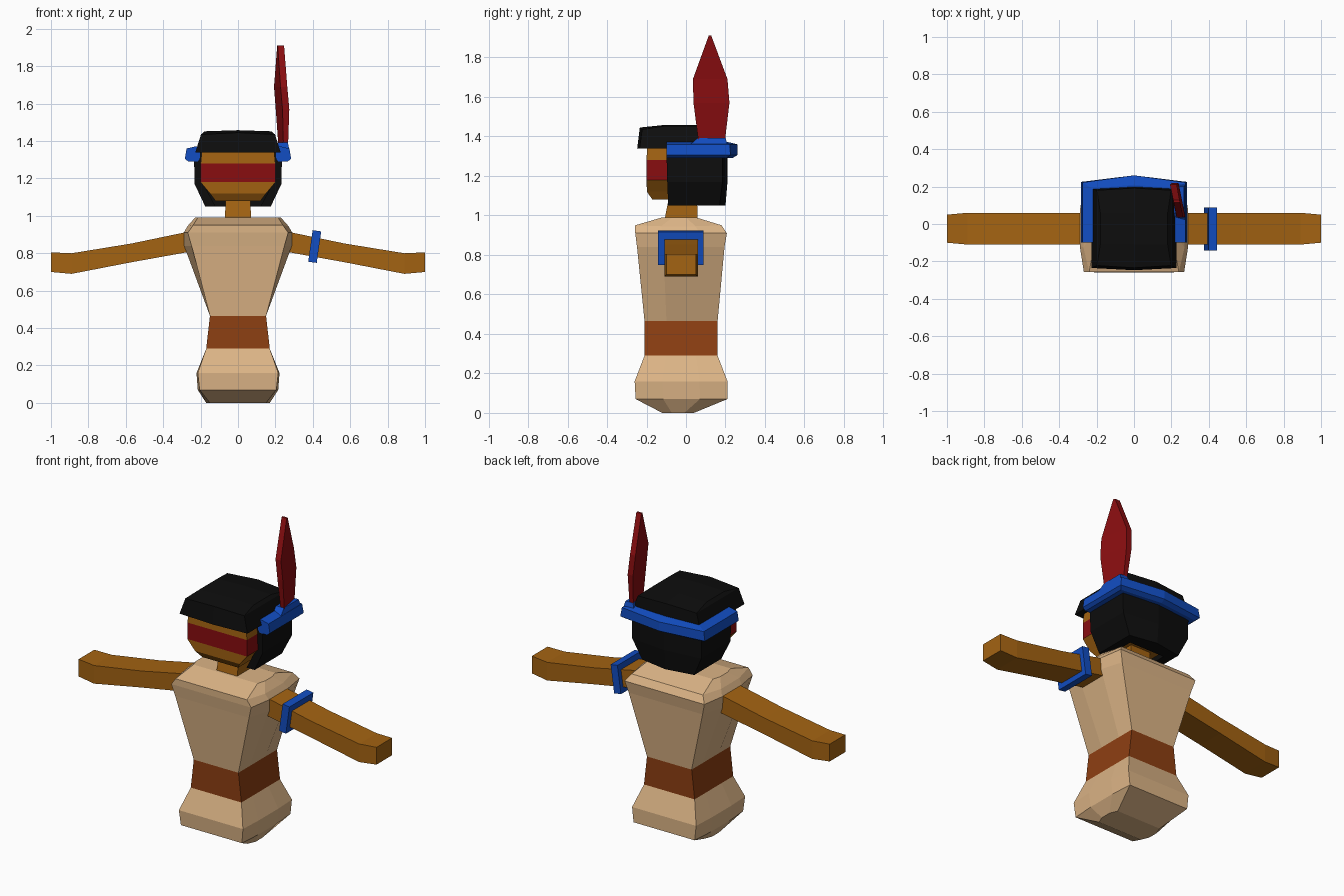
import bpy, bmesh, math
from mathutils import Vector

cube = bpy.data.objects.get("Cube")
if cube:
    bpy.data.objects.remove(cube, do_unlink=True)


def material(name, rgb):
    m = bpy.data.materials.new(name)
    m.use_nodes = True
    m.diffuse_color = (*rgb, 1)
    b = m.node_tree.nodes["Principled BSDF"]
    b.inputs["Base Color"].default_value = (*rgb, 1)
    b.inputs["Roughness"].default_value = 0.9
    return m


TAN = material("tan hide", (0.72, 0.46, 0.24))
SKIN = material("brown skin", (0.37, 0.125, 0.006))
BELT = material("rust belt", (0.27, 0.05, 0.006))
RED = material("dark red", (0.25, 0.004, 0.005))
BLUE = material("blue cloth", (0.006, 0.075, 0.54))
BLACK = material("black hair", (0.004, 0.004, 0.004))


def loft(name, rings, mats, rule=None):
    """Skin a list of equal-length point rings and cap both ends."""
    bm = bmesh.new()
    loops = [[bm.verts.new(p) for p in ring] for ring in rings]
    n = len(loops[0])
    for a, b in zip(loops, loops[1:]):
        for i in range(n):
            j = (i + 1) % n
            bm.faces.new((a[i], a[j], b[j], b[i]))
    bm.faces.new(loops[0])
    bm.faces.new(loops[-1])
    bmesh.ops.recalc_face_normals(bm, faces=bm.faces)
    if rule:
        for f in bm.faces:
            f.material_index = rule(f.calc_center_median())
    me = bpy.data.meshes.new(name)
    bm.to_mesh(me)
    bm.free()
    for m in mats:
        me.materials.append(m)
    ob = bpy.data.objects.new(name, me)
    bpy.context.collection.objects.link(ob)
    return ob


def octagon(z, a, b, y0, y1, k=0.3, dz=0.0):
    """Box ring with corners at half width a and side points at half width b."""
    m0, m1 = y0 + (y1 - y0) * k, y1 - (y1 - y0) * k
    return [(-a, y0, z), (a, y0, z), (b, m0, z + dz), (b, m1, z + dz),
            (a, y1, z), (-a, y1, z), (-b, m1, z + dz), (-b, m0, z + dz)]


def rect(z, x, y0, y1):
    return [(-x, y0, z), (x, y0, z), (x, y1, z), (-x, y1, z)]


# Torso with painted belt
loft("torso", [
    octagon(0.00, 0.15, 0.17, -0.12, 0.04),
    octagon(0.07, 0.205, 0.215, -0.255, 0.21),
    octagon(0.16, 0.215, 0.222, -0.26, 0.21),
    octagon(0.29, 0.17, 0.17, -0.21, 0.16),
    octagon(0.465, 0.15, 0.15, -0.21, 0.16),
    octagon(0.84, 0.248, 0.288, -0.248, 0.195),
    octagon(0.91, 0.268, 0.29, -0.257, 0.207),
    octagon(0.95, 0.24, 0.27, -0.257, 0.18, dz=-0.005),
    octagon(0.99, 0.215, 0.23, -0.12, 0.05),
], [TAN, BELT], lambda c: int(0.30 < c.z < 0.46))

# Neck
loft("neck", [rect(0.97, 0.07, -0.11, 0.06), rect(1.10, 0.066, -0.085, 0.055)], [SKIN])

# Head with a red painted stripe across the eyes
loft("head", [
    rect(1.08, 0.12, -0.17, 0.13),
    rect(1.12, 0.15, -0.198, 0.14),
    rect(1.18, 0.20, -0.20, 0.14),
    rect(1.28, 0.20, -0.20, 0.14),
    rect(1.38, 0.19, -0.195, 0.14),
], [SKIN, RED], lambda c: int(1.19 < c.z < 1.27 and c.y < 0.1))


def horseshoe(z, xo, xi, y0, yo, yi, bow=0.0, dz=0.0):
    """U-shaped ring, open to the front, with a bowed back."""
    return [(xo, y0, z), (xo, yo, z), (0, yo + bow, z + dz), (-xo, yo, z), (-xo, y0, z),
            (-xi, y0, z), (-xi, yi, z), (0, yi, z), (xi, yi, z), (xi, y0, z)]


# Hair hanging around the sides and back
loft("back_hair", [
    horseshoe(1.05, 0.175, 0.12, -0.09, 0.17, 0.11, 0.03),
    horseshoe(1.17, 0.232, 0.185, -0.095, 0.185, 0.11, 0.025),
    horseshoe(1.36, 0.236, 0.185, -0.10, 0.185, 0.11, 0.025),
], [BLACK])


def cap_ring(z, x, y0, y1, bow=0.012, dz=0.0):
    return [(-x, y0, z), (0, y0 - bow, z + dz), (x, y0, z),
            (x, y1, z), (0, y1 + bow, z + dz), (-x, y1, z)]


# Hair cap with a fringe overhanging the face
loft("hair_cap", [
    cap_ring(1.34, 0.228, -0.235, 0.19),
    cap_ring(1.435, 0.198, -0.222, 0.18, dz=0.01),
    cap_ring(1.452, 0.18, -0.11, 0.06, 0.0, dz=0.006),
], [BLACK])

# Headband, leaning outward
loft("headband", [
    horseshoe(1.29, 0.265, 0.215, -0.10, 0.205, 0.16, 0.03),
    horseshoe(1.305, 0.284, 0.205, -0.10, 0.225, 0.16, 0.035),
    horseshoe(1.36, 0.275, 0.20, -0.10, 0.222, 0.16, 0.038),
    horseshoe(1.372, 0.225, 0.19, -0.10, 0.19, 0.16, 0.02),
], [BLUE])

# Raised holder at the root of the feather
loft("feather_holder", [
    [(0.20, 0.00, 1.34), (0.278, 0.00, 1.34), (0.278, 0.215, 1.34), (0.20, 0.215, 1.34)],
    [(0.215, 0.06, 1.393), (0.266, 0.06, 1.393), (0.266, 0.20, 1.393), (0.215, 0.20, 1.393)],
], [BLUE])


def feather_ring(z, x, y0, y1, t):
    """Thin slice, turned a little so its rear edge sits further inward."""
    s = 0.10 * (y1 - y0)
    return [(x + s - t, y0, z), (x + s + t, y0, z), (x - s + t, y1, z), (x - s - t, y1, z)]


# Feather
loft("feather", [
    feather_ring(1.36, 0.242, 0.065, 0.195, 0.012),
    feather_ring(1.57, 0.238, 0.038, 0.22, 0.018),
    feather_ring(1.69, 0.228, 0.035, 0.21, 0.018),
    feather_ring(1.91, 0.228, 0.115, 0.128, 0.017),
], [RED])

# Arms: x, bottom z, top z, front y, back y
ARM = [(0.22, 0.815, 0.925, -0.11, 0.06), (0.57, 0.752, 0.852, -0.11, 0.06),
       (0.89, 0.69, 0.80, -0.11, 0.06), (1.00, 0.70, 0.805, -0.10, 0.05)]
for side, sx in (("left", 1), ("right", -1)):
    loft(side + "_arm", [[(sx * x, y0, z0), (sx * x, y1, z0), (sx * x, y1, z1), (sx * x, y0, z1)]
                         for x, z0, z1, y0, y1 in ARM], [SKIN])

# Armband, square to the left arm
band = loft("armband", [rect(-0.085, 0.023, -0.115, 0.115), rect(0.085, 0.023, -0.115, 0.115)], [BLUE])
band.location = Vector((0.41, -0.027, 0.836))
band.rotation_euler.y = math.radians(8)
